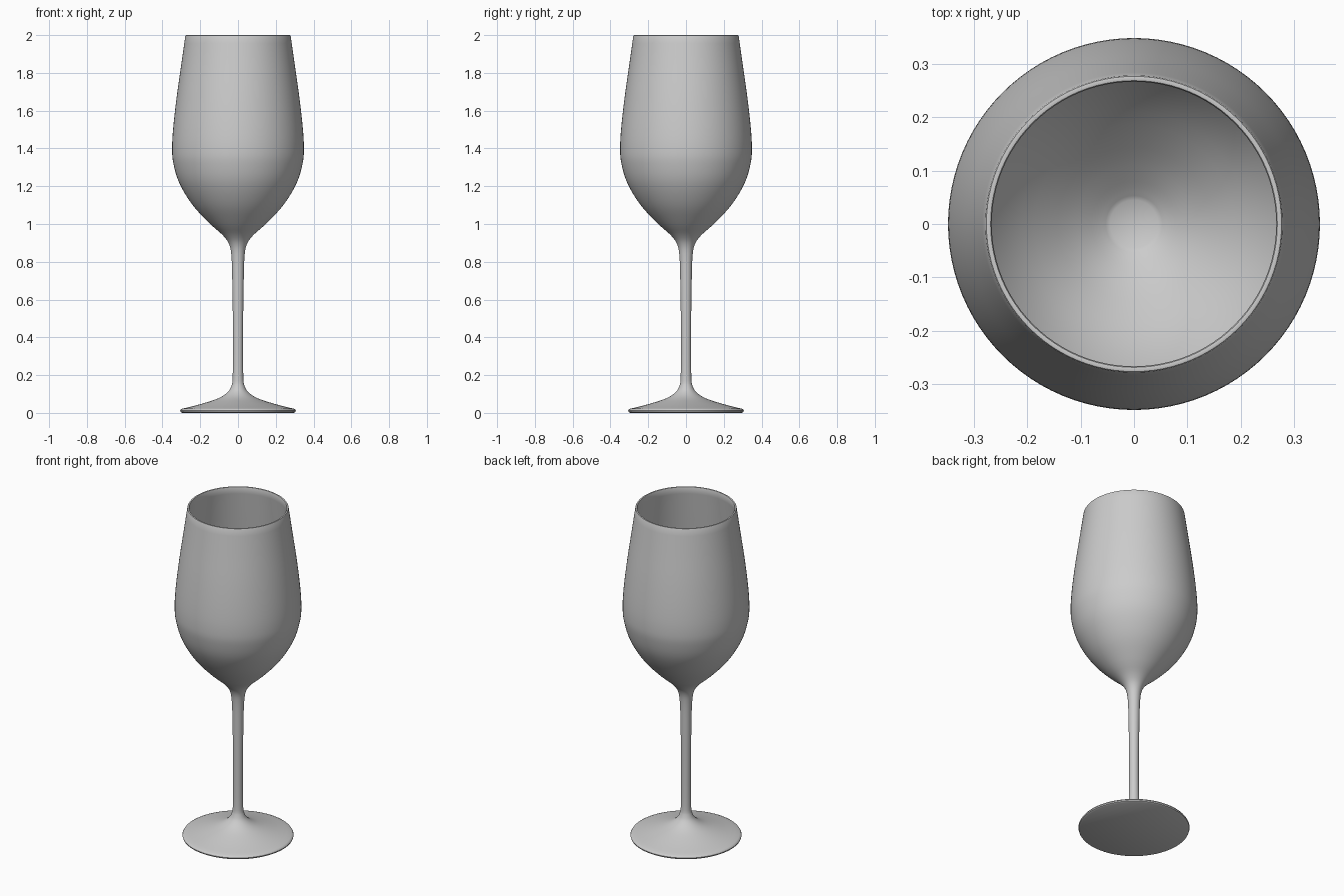
import bpy
import bmesh
import math
from mathutils import Vector

if "Cube" in bpy.data.objects:
    bpy.data.objects.remove(bpy.data.objects["Cube"])

SEGMENTS = 96

glass = bpy.data.materials.new("light_grey")
glass.use_nodes = True
colour = (0.6, 0.6, 0.6, 1)
glass.diffuse_color = colour
glass.node_tree.nodes["Principled BSDF"].inputs["Base Color"].default_value = colour


def smooth_path(points, steps=4):
    """Catmull-Rom curve through (radius, height) points."""
    p = [Vector(q) for q in points]
    p = [2 * p[0] - p[1]] + p + [2 * p[-1] - p[-2]]
    path = []
    for a, b, c, d in zip(p, p[1:], p[2:], p[3:]):
        for i in range(steps):
            t = i / steps
            path.append(0.5 * (2 * b + (c - a) * t + (2 * a - 5 * b + 4 * c - d) * t ** 2
                               + (3 * b - a - 3 * c + d) * t ** 3))
    return path + [p[-2]]


def lathe(name, path, material):
    """Turn a profile around z; its two ends are closed with flat discs."""
    bm = bmesh.new()
    rings = []
    for r, z in path:
        angles = [math.tau * i / SEGMENTS for i in range(SEGMENTS)]
        rings.append([bm.verts.new((r * math.cos(a), r * math.sin(a), z)) for a in angles])
    for low, high in zip(rings, rings[1:]):
        for i in range(SEGMENTS):
            j = (i + 1) % SEGMENTS
            bm.faces.new((low[i], low[j], high[j], high[i]))
    bm.faces.new(rings[0])
    bm.faces.new(rings[-1])
    bmesh.ops.recalc_face_normals(bm, faces=bm.faces)
    mesh = bpy.data.meshes.new(name)
    bm.to_mesh(mesh)
    bm.free()
    mesh.materials.append(material)
    obj = bpy.data.objects.new(name, mesh)
    bpy.context.collection.objects.link(obj)
    bpy.ops.object.select_all(action="DESELECT")
    obj.select_set(True)
    bpy.context.view_layer.objects.active = obj
    bpy.ops.object.shade_smooth_by_angle(angle=math.radians(40))
    return obj


# Foot edge
foot_edge = [(0.295, 0), (0.304, 0.005), (0.306, 0.012), (0.302, 0.019)]

# Top of the foot, stem and outer bowl
outer = smooth_path([
    (0.295, 0.022), (0.2, 0.046), (0.11, 0.075), (0.06, 0.105), (0.036, 0.14),
    (0.028, 0.2), (0.027, 0.45), (0.03, 0.68), (0.034, 0.82), (0.046, 0.89),
    (0.08, 0.94), (0.15, 1.003), (0.24, 1.1), (0.31, 1.215), (0.342, 1.32),
    (0.349, 1.4), (0.343, 1.51), (0.325, 1.67), (0.301, 1.84), (0.279, 1.995)])

# Rounded rim
rim = [(0.277, 1.999), (0.273, 2.0), (0.269, 1.999)]

# Inner bowl, down to its flat bottom
inner = smooth_path([
    (0.267, 1.995), (0.289, 1.84), (0.313, 1.67), (0.331, 1.51), (0.337, 1.4),
    (0.33, 1.32), (0.299, 1.22), (0.231, 1.11), (0.143, 1.015), (0.08, 0.96),
    (0.045, 0.935)])

lathe("wine_glass", foot_edge + outer + rim + inner, glass)
